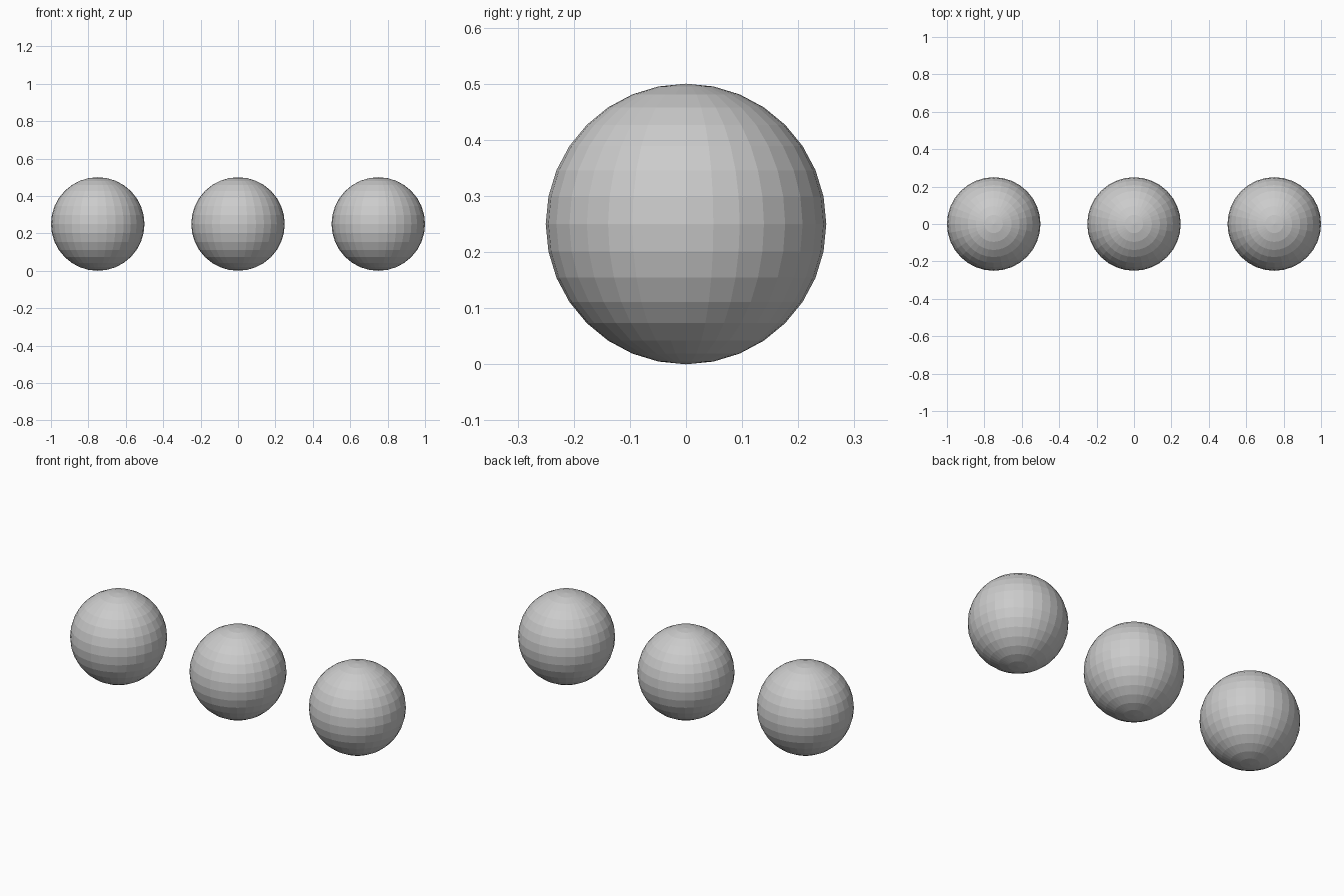
import bpy

if "Cube" in bpy.data.objects:
    bpy.data.objects.remove(bpy.data.objects["Cube"])

RADIUS = 0.25
SPACING = 0.75

# Row of three flat-shaded balls resting on the ground
for name, i in (("left_ball", -1), ("middle_ball", 0), ("right_ball", 1)):
    bpy.ops.mesh.primitive_uv_sphere_add(
        segments=32, ring_count=16, radius=RADIUS,
        location=(i * SPACING, 0, RADIUS))
    bpy.context.object.name = name
